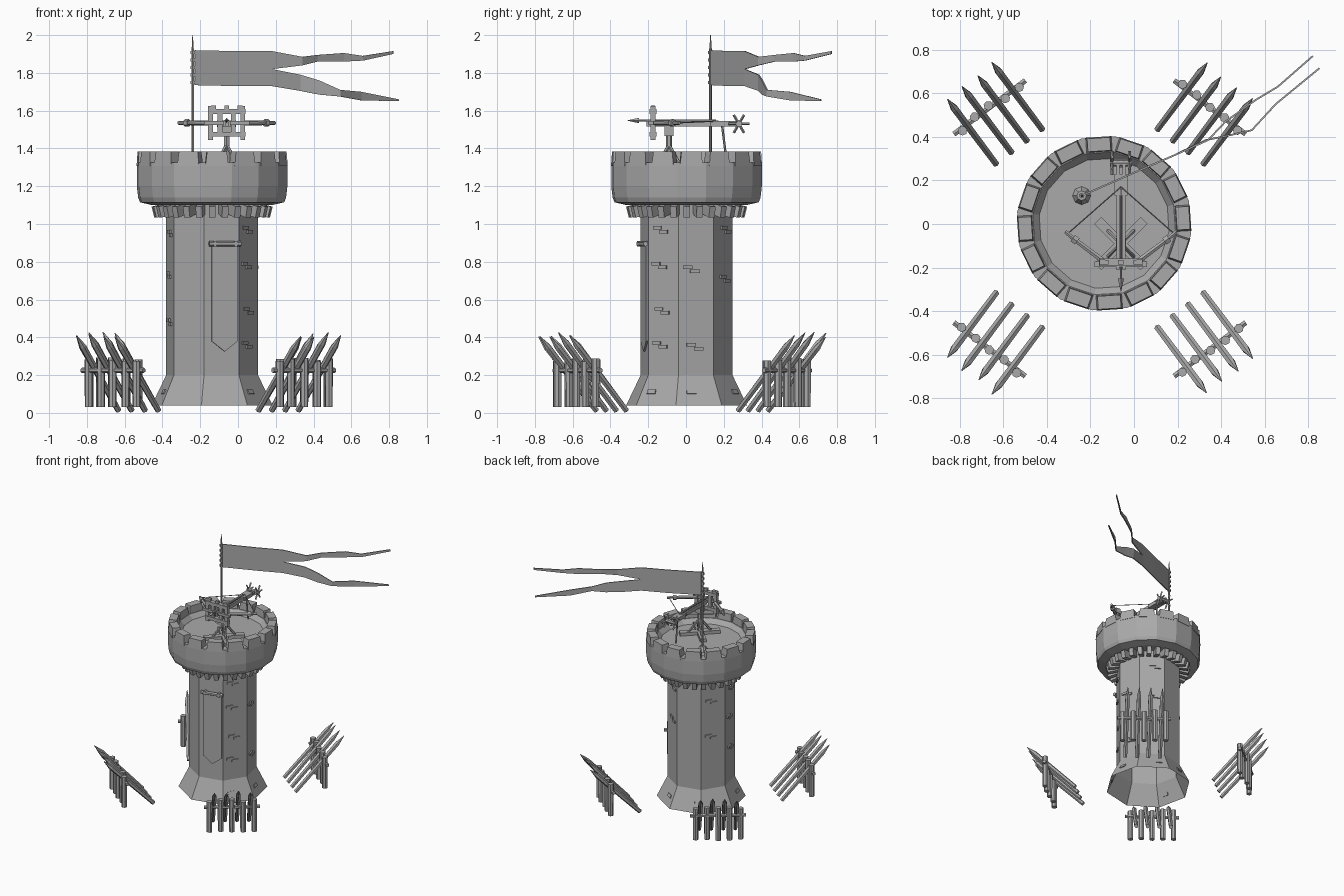
import bpy, bmesh, random
from math import sin, cos, pi, radians
from mathutils import Matrix, Vector

random.seed(4)
cube = bpy.data.objects.get("Cube")
if cube:
    bpy.data.objects.remove(cube)

stone = bpy.data.materials.new("plain_grey")
stone.use_nodes = True
GREY = (0.4, 0.4, 0.4, 1)
stone.diffuse_color = GREY
stone.node_tree.nodes["Principled BSDF"].inputs["Base Color"].default_value = GREY

TOWER = Vector((-0.137, 0.003, 0))


def finish(bm, name, loc=(0, 0, 0), fix=True):
    if fix:
        bmesh.ops.recalc_face_normals(bm, faces=bm.faces)
    mesh = bpy.data.meshes.new(name)
    bm.to_mesh(mesh)
    bm.free()
    mesh.materials.append(stone)
    obj = bpy.data.objects.new(name, mesh)
    obj.location = loc
    bpy.context.collection.objects.link(obj)
    return obj


def box(bm, size, loc, rot=None, top=1.0):
    """Box with an optional narrower top."""
    m = Matrix.Translation(loc) @ (rot or Matrix()) @ Matrix.Diagonal((*size, 1))
    verts = bmesh.ops.create_cube(bm, size=1)["verts"]
    for v in verts:
        if v.co.z > 0:
            v.co.x *= top
            v.co.y *= top
        v.co = m @ v.co


def rod(bm, a, b, r, r2=None, sides=6):
    a, b = Vector(a), Vector(b)
    d = b - a
    m = Matrix.Translation((a + b) / 2) @ d.to_track_quat('Z', 'Y').to_matrix().to_4x4()
    bmesh.ops.create_cone(bm, cap_ends=True, segments=sides, radius1=r,
                          radius2=r if r2 is None else r2, depth=d.length, matrix=m)


def stake(bm, a, b, r, point):
    a, b = Vector(a), Vector(b)
    neck = b - (b - a).normalized() * point
    rod(bm, a, neck, r * 0.85, r)
    rod(bm, neck, b, r, 0.002)


def lathe(name, profile, sides, start):
    bm = bmesh.new()
    rings = []
    for r, z in profile:
        ring = []
        for k in range(sides if r else 1):
            t = radians(start) + 2 * pi * k / sides
            ring.append(bm.verts.new((r * sin(t), -r * cos(t), z)))
        rings.append(ring)
    for lo, hi in zip(rings, rings[1:]):
        for k in range(sides):
            j = (k + 1) % sides
            if len(hi) == 1:
                bm.faces.new((lo[k], lo[j], hi[0]))
            else:
                bm.faces.new((lo[k], lo[j], hi[j], hi[k]))
    return finish(bm, name, TOWER, fix=False)


def turn(deg):
    return Matrix.Rotation(radians(deg), 4, 'Z')


# Tower body and head
lathe("tower_shaft", [(0.325, 0.04), (0.247, 0.2), (0.247, 1.11)], 8, -10)
lathe("tower_head", [(0.24, 1.1), (0.32, 1.1), (0.385, 1.115), (0.395, 1.14), (0.402, 1.2),
                     (0.402, 1.325), (0.33, 1.325), (0.3, 1.29), (0, 1.29)], 16, -7.5)

# Battlements
bm = bmesh.new()
for k in range(16):
    rot = turn(3.75 + 22.5 * k)
    box(bm, (0.122, 0.07, 0.075), rot @ Vector((0, -0.362, 1.345)), rot, top=0.86)
finish(bm, "battlements", TOWER)

# Corbels below the head
bm = bmesh.new()
for k in range(28):
    rot = turn(360 / 28 * k)
    box(bm, (0.034, 0.1, 0.06), rot @ Vector((0, -0.265, 1.075)),
        rot @ Matrix.Rotation(radians(14), 4, 'X'))
finish(bm, "corbels", TOWER)

# Loose bricks standing out of the shaft: face number, height
bm = bmesh.new()
for face, z in [(1, 0.97), (1, 0.78), (1, 0.54), (1, 0.36), (2, 0.76), (2, 0.35), (3, 0.97),
                (3, 0.71), (-2, 0.95), (-2, 0.73), (-2, 0.48), (-3, 0.9), (-3, 0.62)]:
    rot = turn(12.5 + 45 * face)
    shift = random.uniform(-0.03, 0.03)
    for dx, dz in ((-0.02, 0.01), (0.02, -0.01)):
        box(bm, (0.05, 0.014, 0.018), rot @ Vector((shift + dx, -0.23, z + dz)), rot)
for face in (1, 2, 3, -2, -4):
    rot = turn(12.5 + 45 * face)
    box(bm, (0.05, 0.014, 0.025), rot @ Vector((random.uniform(-0.06, 0.06), -0.268, 0.11)),
        rot @ Matrix.Rotation(radians(-24), 4, 'X'))
finish(bm, "loose_bricks", TOWER)

# Wall banner with hanging rod
bm = bmesh.new()
outline = [(-0.07, 0.9), (-0.07, 0.38), (0, 0.325), (0.07, 0.38), (0.07, 0.9)]
bm.faces.new([bm.verts.new((x + 0.016, -0.238, z)) for x, z in outline])
for v in bm.verts:
    v.co = turn(12.5) @ v.co
banner = finish(bm, "wall_banner", TOWER)
banner.modifiers.new("thickness", 'SOLIDIFY').thickness = 0.012
bm = bmesh.new()
rot = turn(12.5)
rod(bm, rot @ Vector((-0.07, -0.245, 0.895)), rot @ Vector((0.102, -0.245, 0.895)), 0.014)
for x in (-0.04, 0.072):
    box(bm, (0.015, 0.045, 0.03), rot @ Vector((x, -0.235, 0.895)), rot)
finish(bm, "banner_rod", TOWER)

# Flag pole
POLE = Vector((-0.24, 0.13, 0))
bm = bmesh.new()
rod(bm, (0, 0, 1.29), (0, 0, 1.325), 0.042, 0.022, 8)
rod(bm, (0, 0, 1.32), (0, 0, 1.93), 0.007)
rod(bm, (0, 0, 1.93), (0, 0, 2), 0.006, 0.002)
for k in range(5):
    rod(bm, (0, 0, 1.74 + 0.04 * k), (0, 0, 1.757 + 0.04 * k), 0.013)
finish(bm, "flag_pole", POLE)


# Flag: columns of x, y, top, bottom
def ribbon(name, columns):
    bm = bmesh.new()
    pairs = [[bm.verts.new((x, y, z)) for z in ends] for x, y, *ends in columns]
    for (a, b), (c, d) in zip(pairs, pairs[1:]):
        bm.faces.new((a, b, d, c))
    cloth = finish(bm, name)
    mod = cloth.modifiers.new("thickness", 'SOLIDIFY')
    mod.thickness, mod.offset = 0.008, 0


ribbon("flag_body", [(-0.23, 0.134, 1.92, 1.735), (0, 0.235, 1.915, 1.73), (0.18, 0.313, 1.915, 1.73)])
ribbon("flag_upper_tail", [(0.18, 0.313, 1.915, 1.82), (0.34, 0.385, 1.885, 1.84),
                           (0.42, 0.47, 1.895, 1.86), (0.56, 0.57, 1.905, 1.86),
                           (0.66, 0.63, 1.89, 1.865), (0.82, 0.77, 1.915, 1.9)])
ribbon("flag_lower_tail", [(0.18, 0.313, 1.82, 1.73), (0.33, 0.385, 1.79, 1.705),
                           (0.43, 0.405, 1.76, 1.685), (0.54, 0.43, 1.71, 1.675),
                           (0.65, 0.55, 1.7, 1.655), (0.85, 0.714, 1.66, 1.65)])

# Ballista stand: crossed feet, post and braces
BALLISTA = Vector((-0.06, 0, 0))
bm = bmesh.new()
for angle in (45, -45):
    box(bm, (0.3, 0.045, 0.025), (0, -0.09, 1.305), turn(angle))
rod(bm, (0, -0.09, 1.3), (0, -0.09, 1.52), 0.016)
box(bm, (0.045, 0.05, 0.05), (0, -0.09, 1.49))
for x in (-1, 1):
    for y in (-1, 1):
        rod(bm, (x * 0.06, -0.09 + y * 0.06, 1.31), (0, -0.09, 1.42), 0.009)
finish(bm, "ballista_stand", BALLISTA)

# Ballista stock, bolt and trigger lever
bm = bmesh.new()
for x in (-0.014, 0.014):
    box(bm, (0.013, 0.5, 0.03), (x, 0.04, 1.53))
box(bm, (0.03, 0.46, 0.012), (0, 0.03, 1.522))
box(bm, (0.06, 0.1, 0.03), (0, 0.18, 1.53))
rod(bm, (0, 0.19, 1.53), (0, 0.215, 1.33), 0.006)
finish(bm, "ballista_stock", BALLISTA)
bm = bmesh.new()
rod(bm, (0, 0.16, 1.548), (0, -0.25, 1.548), 0.006)
rod(bm, (0, -0.25, 1.548), (0, -0.31, 1.548), 0.014, 0.001, 4)
finish(bm, "ballista_bolt", BALLISTA)

# Ballista front frame
bm = bmesh.new()
for z in (1.475, 1.595):
    box(bm, (0.2, 0.035, 0.026), (0, -0.175, z))
for x in (-0.085, -0.035, 0.035, 0.085):
    box(bm, (0.026, 0.026, 0.18 if abs(x) > 0.05 else 0.14), (x, -0.175, 1.535))
for x in (-0.07, 0, 0.07):
    box(bm, (0.025, 0.022, 0.025), (x, -0.175, 1.615))
box(bm, (0.24, 0.025, 0.02), (0, -0.185, 1.535))
finish(bm, "ballista_frame", BALLISTA)

# Bow arms and string
bm = bmesh.new()
for s in (-1, 1):
    rod(bm, (s * 0.08, -0.17, 1.535), (s * 0.2, -0.08, 1.535), 0.014, 0.012)
    rod(bm, (s * 0.2, -0.08, 1.535), (s * 0.22, -0.065, 1.535), 0.02)
    rod(bm, (s * 0.22, -0.065, 1.535), (s * 0.255, -0.035, 1.535), 0.01)
    rod(bm, (s * 0.245, -0.045, 1.535), (0, 0.17, 1.545), 0.003, sides=4)
finish(bm, "bow_arms", BALLISTA)

# Winch with spoked wheels at the rear
bm = bmesh.new()
rod(bm, (-0.05, 0.28, 1.53), (0.05, 0.28, 1.53), 0.017, sides=8)
for x in (-0.04, 0.04):
    for k in range(3):
        v = Vector((0, cos(pi * k / 3), sin(pi * k / 3))) * 0.055
        hub = Vector((x, 0.28, 1.53))
        rod(bm, hub - v, hub + v, 0.007, sides=4)
finish(bm, "winch", BALLISTA)

# Four spiked barricades around the tower
for sx, side in ((1, "left"), (-1, "right")):
    for sy, end in ((-1, "front"), (1, "back")):
        along = Vector((0.8 * sx, -0.6 * sy, 0))
        out = Vector((0.6 * sx, 0.8 * sy, 0))
        up = Vector((0, 0, 1))
        centre = Vector((-0.157 + sx * 0.505, -0.02 + sy * 0.555, 0))
        bm = bmesh.new()
        rod(bm, up * 0.225 - along * 0.205, up * 0.225 + along * 0.205, 0.014)
        for k in range(5):
            foot = along * (k - 2) * 0.082 + out * random.uniform(-0.012, 0.012)
            rod(bm, foot + up * 0.03, foot + up * random.uniform(0.27, 0.295), 0.021, 0.022, 7)
        for k in range(4):
            p = along * (k - 1.5) * 0.088
            stake(bm, p - out * 0.225 + up * 0.012,
                  p + out * random.uniform(0.14, 0.16) + up * random.uniform(0.4, 0.43), 0.019, 0.08)
        finish(bm, f"barricade_{end}_{side}", centre)
